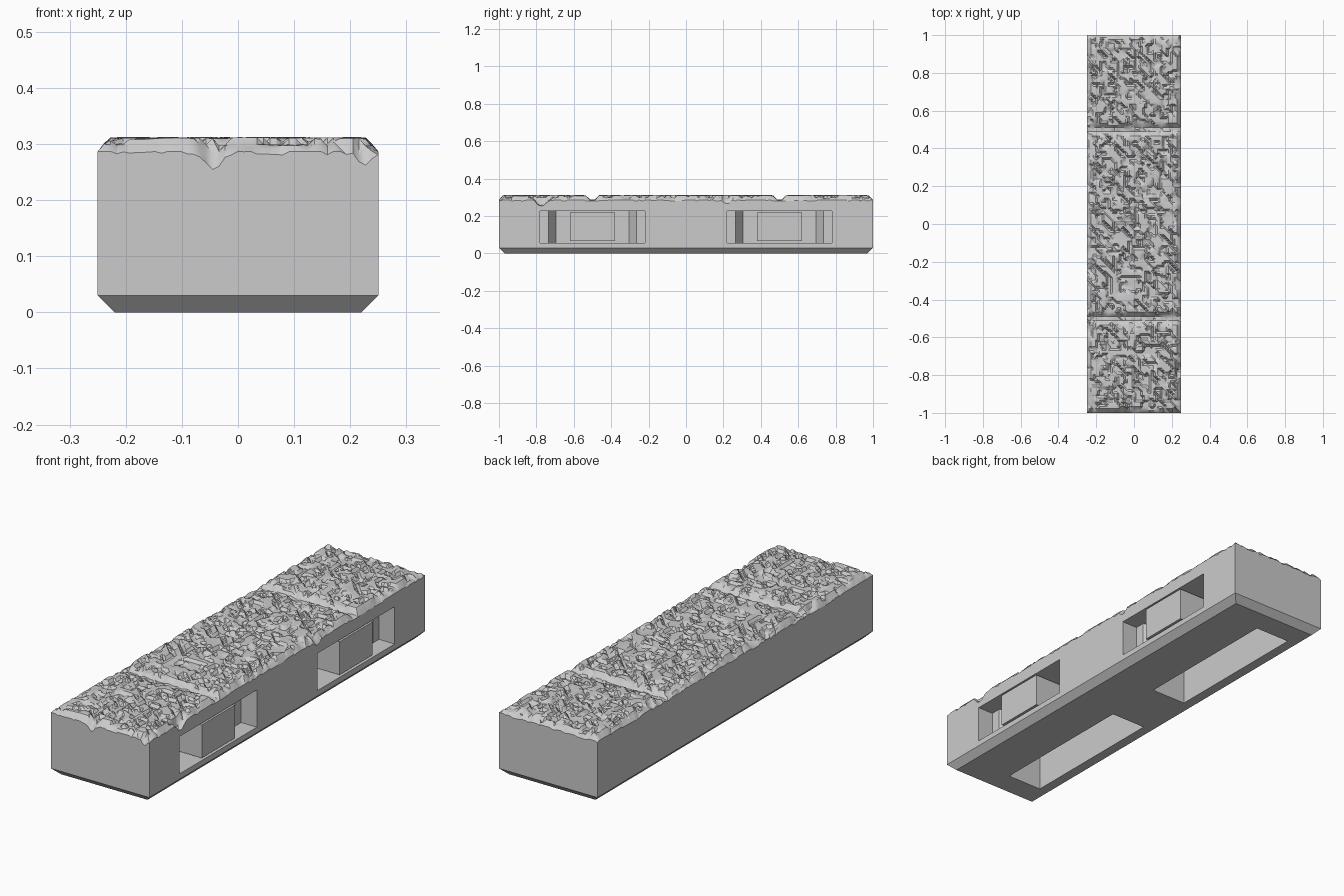
import bpy, bmesh, math
from mathutils import Vector, noise

if "Cube" in bpy.data.objects:
    bpy.data.objects.remove(bpy.data.objects["Cube"])

stone = bpy.data.materials.new("grey stone")
stone.use_nodes = True
GREY = (0.6, 0.6, 0.6, 1)
stone.diffuse_color = GREY
stone.node_tree.nodes["Principled BSDF"].inputs["Base Color"].default_value = GREY

HX, HY = 0.25, 1.0            # half width and half length
RIM, CHAMFER = 0.287, 0.03    # height of the slab rim, size of the lower bevel
NX, NY = 44, 176              # divisions of the carved top


def add_object(name, bm):
    bmesh.ops.recalc_face_normals(bm, faces=bm.faces)
    mesh = bpy.data.meshes.new(name)
    bm.to_mesh(mesh)
    bm.free()
    mesh.materials.append(stone)
    obj = bpy.data.objects.new(name, mesh)
    bpy.context.collection.objects.link(obj)
    return obj


def prism(name, outline, z0, z1):
    """Upright prism over an (x, y) outline."""
    bm = bmesh.new()
    face = bm.faces.new([bm.verts.new((x, y, z0)) for x, y in outline])
    ext = bmesh.ops.extrude_face_region(bm, geom=[face])
    tops = [v for v in ext["geom"] if isinstance(v, bmesh.types.BMVert)]
    bmesh.ops.translate(bm, verts=tops, vec=(0, 0, z1 - z0))
    return add_object(name, bm)


def box_outline(x0, x1, y0, y1):
    return [(x0, y0), (x1, y0), (x1, y1), (x0, y1)]


def top_height(x, y):
    """Three bevelled flagstones with chipped, weathered faces."""
    edge = min(HX - abs(x), HY - abs(y))
    joint = max(abs(abs(y) - 0.5) - 0.012, 0)
    d = min(edge, joint)
    z = RIM + min(d, 0.024)
    # broad waves, then steep-sided pits running lengthwise, across and diagonally
    z += 0.004 * noise.noise(Vector((x * 14, y * 10, 3)))
    pits = (noise.noise(Vector((x * 34, y * 14, 0))),
            noise.noise(Vector((x * 16, y * 36, 7))),
            noise.noise(Vector(((x + y) * 30, (x - y) * 8, 5))))
    depth = max(min((p - 0.2) * 9, 1) for p in pits)
    if depth > 0:
        z -= depth * (0.012 if d > 0.02 else 0.006)
    # a few deep chips break the outer edge
    chip = noise.noise(Vector((x * 11, y * 11, 12)))
    if edge < 0.03 and chip > 0.42:
        z -= (chip - 0.42) * 0.09
    low = RIM if edge < 0.006 else 0.312
    return min(z, low + 0.003 * max(0, pits[0]) * (edge > 0.006))


# Slab: carved top, flat sides and bevelled underside in one closed mesh
bm = bmesh.new()
grid = []
for i in range(NX + 1):
    x = -HX + 2 * HX * i / NX
    ys = [-HY + 2 * HY * j / NY for j in range(NY + 1)]
    grid.append([bm.verts.new((x, y, top_height(x, y))) for y in ys])
for i in range(NX):
    for j in range(NY):
        a, b = grid[i][j], grid[i + 1][j]
        c, d = grid[i + 1][j + 1], grid[i][j + 1]
        if (i + j) % 3:
            bm.faces.new((a, b, d))
            bm.faces.new((b, c, d))
        else:
            bm.faces.new((a, b, c))
            bm.faces.new((a, c, d))
signs = [(-1, -1), (1, -1), (1, 1), (-1, 1)]
waist = [bm.verts.new((sx * HX, sy * HY, CHAMFER)) for sx, sy in signs]
foot = [bm.verts.new((sx * (HX - CHAMFER), sy * (HY - CHAMFER), 0)) for sx, sy in signs]
edges = [[row[0] for row in grid], grid[-1],
         [row[-1] for row in reversed(grid)], list(reversed(grid[0]))]
for k in range(4):
    n = (k + 1) % 4
    bm.faces.new([waist[n], waist[k]] + edges[k])
    bm.faces.new((foot[k], foot[n], waist[n], waist[k]))
bm.faces.new(foot)
slab = add_object("stone_slab", bm)

# Cutters: a stepped, tapered lock slot in one side and a pocket below, twice
cutters = []
for yc in (-0.5, 0.5):
    half = [(0.3, 0.28), (0.17, 0.28), (0.17, 0.235), (0.11, 0.195)]
    outline = [(x, yc + w) for x, w in half] + [(x, yc - w) for x, w in reversed(half)]
    cutters.append(prism("slot_cutter", outline, 0.055, 0.226))
    cutters.append(prism("pocket_cutter",
                         box_outline(-0.173, 0.005, yc - 0.36, yc + 0.36), -0.05, 0.22))
    # Lock block standing in the slot, flush with the side
    prism("lock_block", box_outline(0.1, HX, yc - 0.12, yc + 0.12), 0.066, 0.218)

bpy.context.view_layer.objects.active = slab
slab.select_set(True)
for cutter in cutters:
    cutter.hide_render = True
    mod = slab.modifiers.new("cut", "BOOLEAN")
    mod.operation, mod.solver, mod.object = "DIFFERENCE", "EXACT", cutter
    bpy.ops.object.modifier_apply(modifier=mod.name)
    bpy.data.objects.remove(cutter)

bpy.ops.object.shade_smooth_by_angle(angle=math.radians(30))
